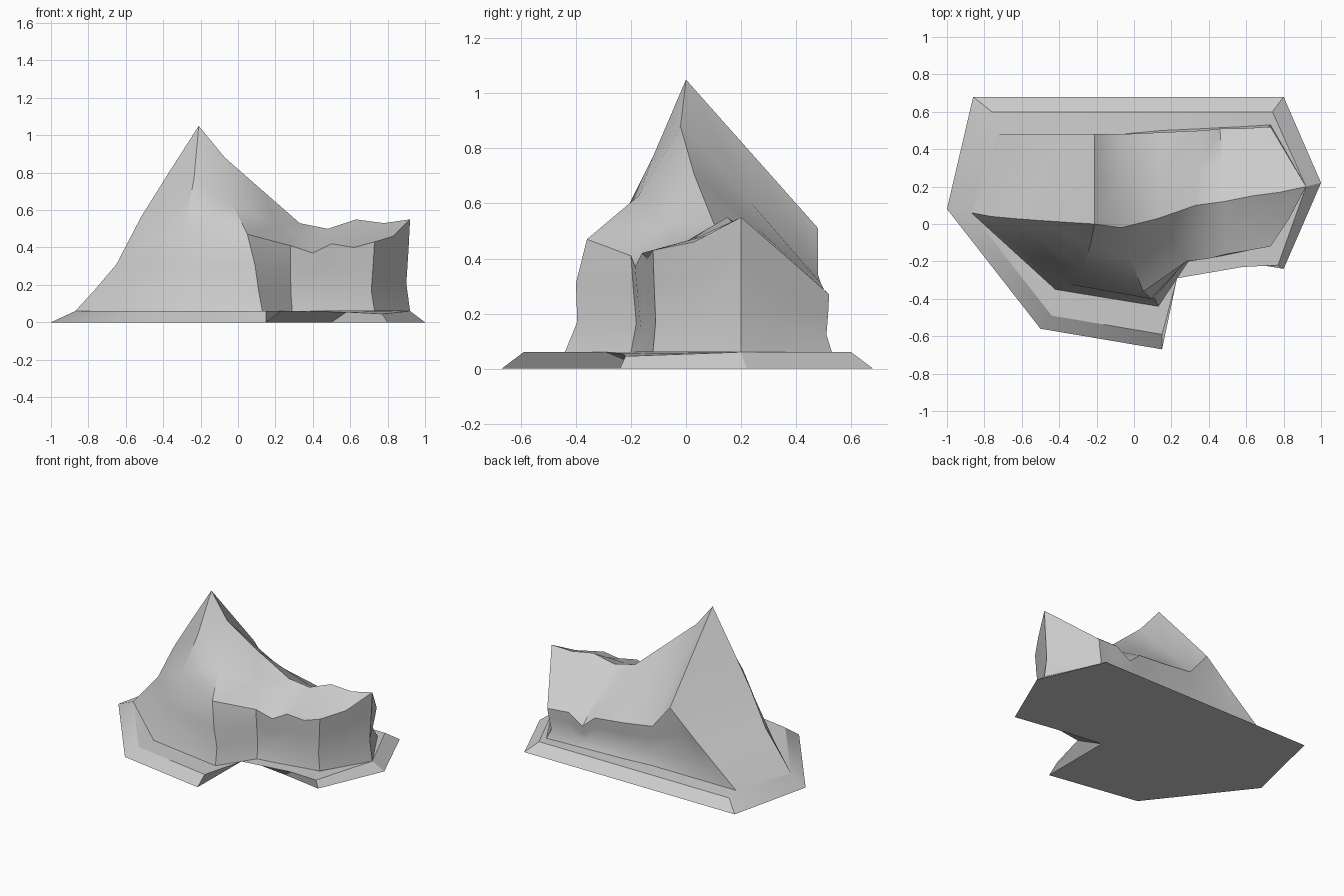
import bpy, bmesh
from mathutils import Vector as V

if "Cube" in bpy.data.objects:
    bpy.data.objects.remove(bpy.data.objects["Cube"])


def finish(bm, name, angle):
    me = bpy.data.meshes.new(name)
    bm.to_mesh(me)
    bm.free()
    ob = bpy.data.objects.new(name, me)
    bpy.context.collection.objects.link(ob)
    bpy.ops.object.select_all(action='DESELECT')
    ob.select_set(True)
    bpy.context.view_layer.objects.active = ob
    bpy.ops.object.shade_smooth_by_angle(angle=angle)
    return ob


def loft(columns, name, angle, caps=False):
    """Skin a closed ring of vertical columns, joining coincident points."""
    bm = bmesh.new()
    grid = [[bm.verts.new(p) for p in c] for c in columns]
    n = len(grid)
    for i in range(n):
        a, b = grid[i], grid[(i + 1) % n]
        for j in range(len(a) - 1):
            bm.faces.new((a[j], b[j], b[j + 1], a[j + 1]))
    if caps:
        bm.faces.new([c[0] for c in reversed(grid)])
        bm.faces.new([c[-1] for c in grid])
    bmesh.ops.remove_doubles(bm, verts=bm.verts, dist=0.001)
    return finish(bm, name, angle)


# Sloping ground plate with an undercut notch at the front
bottom = [(-1, .08), (-.5, -.56), (.15, -.67), (.15, -.145), (.5, -.19),
          (.8, -.24), (1, .22), (.8, .68), (-.86, .68)]
rim = [(-.87, .06, .06), (-.44, -.49, .06), (.15, -.59, .06), (.23, -.29, .06),
       (.58, -.23, .055), (.77, -.22, .045), (.92, .2, .06), (.74, .6, .06), (-.76, .6, .06)]
loft([[(x, y, 0), r] for (x, y), r in zip(bottom, rim)], "ground_plate", 0.5, caps=True)

# Ridge line running from the peak down to the right end
peak = (-.21, 0, 1.05)
ridge = [(-.07, -.02, .88), (.13, .03, .705), (.33, .1, .53), (.48, .12, .50),
         (.63, .15, .55), (.78, .17, .53), (.92, .2, .55)]


def column(base, top, crest, sag=0.0, inset=0.02):
    """Wall column: pinched wall, top lip, then roof slope up to the crest."""
    b, t, c = V((*base, .06)), V(top), V(crest)
    inward = V((.2 - b.x, .18 - b.y, 0)).normalized()
    low = b.lerp(t, .3) + inward * inset
    mid = b.lerp(t, .68) + inward * inset * .4
    return [b, low, mid, t, t.lerp(c, .5) - V((0, 0, sag)), c]


# Left flank, front crease and front buttress
cols = [
    [(-.87, .06, .06), (-.76, .04, .18), (-.65, .03, .31), (-.52, .02, .56), (-.37, .01, .80), peak],
    [(-.42, -.35, .06), (-.36, -.32, .2), (-.34, -.3, .3), (-.28, -.24, .53), (-.235, -.12, .77), peak],
    [(.13, -.44, .06), (.11, -.395, .17), (.09, -.4, .31), (.05, -.36, .47), (-.03, -.17, .63), ridge[0]],
]
# Front wall and right end
cols += [column(b, t, c, s) for b, t, c, s in [
    ((.29, -.2), (.28, -.2, .41), ridge[1], .04),
    ((.42, -.18), (.40, -.185, .37), ridge[2], .0),
    ((.52, -.16), (.50, -.16, .42), ridge[3], .01),
    ((.62, -.14), (.62, -.14, .40), ridge[4], .01),
    ((.73, -.12), (.73, -.12, .43), ridge[5], .01),
    ((.83, .05), (.83, .03, .46), ridge[6], .01),
    ((.92, .2), ridge[6], ridge[6], .0)]]
# Back wall with a ragged lip
cols += [column(b, t, c, 0, .03) for b, t, c in [
    ((.73, .53), (.73, .52, .27), ridge[5]),
    ((.57, .52), (.57, .51, .28), ridge[4]),
    ((.46, .515), (.46, .51, .21), ridge[3]),
    ((.37, .51), (.37, .50, .29), ridge[2]),
    ((.15, .50), (.15, .49, .31), ridge[1]),
    ((-.07, .48), (-.07, .48, .34), ridge[0])]]
# Back left shoulder
spur, slope = (-.21, .48, .51), (-.21, .24, .78)
cols += [
    [(-.45, .48, .06), (-.4, .45, .15), (-.3, .465, .33), spur, slope, peak],
    [(-.73, .48, .06), (-.6, .48, .17), (-.4, .48, .34), spur, slope, peak],
]
loft(cols, "rock_body", 0.6)
